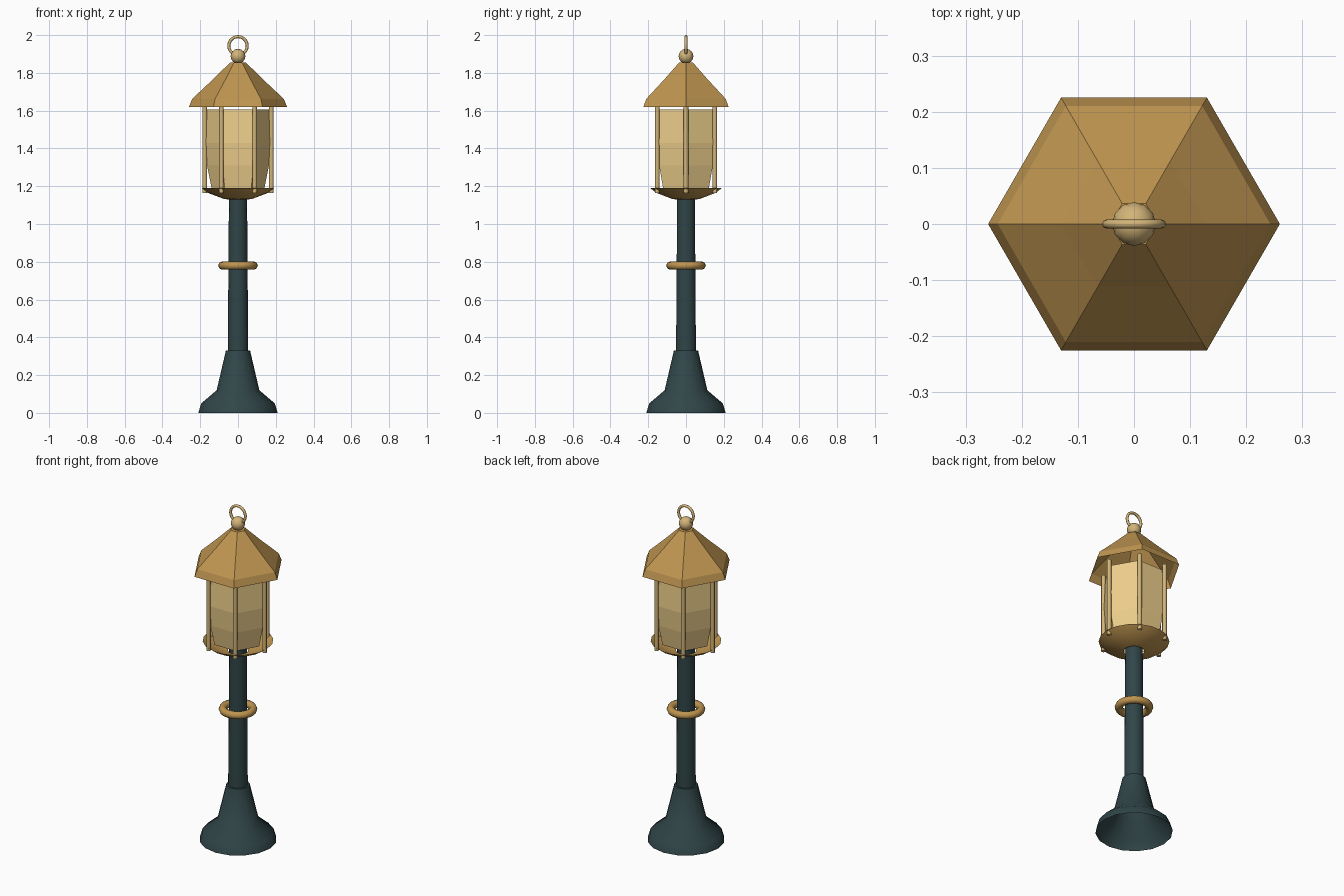
import bpy, bmesh, math
from mathutils import Vector

if "Cube" in bpy.data.objects:
    bpy.data.objects.remove(bpy.data.objects["Cube"])


def material(name, color):
    m = bpy.data.materials.new(name)
    m.diffuse_color = (*color, 1)
    m.use_nodes = True
    m.node_tree.nodes["Principled BSDF"].inputs["Base Color"].default_value = m.diffuse_color
    return m


iron = material("dark_iron", (0.03, 0.06, 0.065))
bronze = material("bronze", (0.52, 0.30, 0.08))
brass = material("brass", (0.65, 0.46, 0.19))
glass = material("warm_glass", (0.85, 0.62, 0.26))


def finish(ob, name, mat, smooth=None):
    ob.name = name
    ob.data.materials.append(mat)
    if smooth:
        bpy.ops.object.select_all(action='DESELECT')
        ob.select_set(True)
        bpy.context.view_layer.objects.active = ob
        bpy.ops.object.shade_smooth_by_angle(angle=math.radians(smooth))
    return ob


def lathe(name, profile, sides, mat, smooth=None):
    """Open surface of revolution with a corner on +x."""
    bm = bmesh.new()
    rings = []
    for r, z in profile:
        rings.append([bm.verts.new((r * math.cos(math.tau * i / sides),
                                    r * math.sin(math.tau * i / sides), z))
                      for i in range(sides)])
    for a, b in zip(rings, rings[1:]):
        for i in range(sides):
            j = (i + 1) % sides
            bm.faces.new((a[i], a[j], b[j], b[i]))
    me = bpy.data.meshes.new(name)
    bm.to_mesh(me)
    bm.free()
    ob = bpy.data.objects.new(name, me)
    bpy.context.collection.objects.link(ob)
    return finish(ob, name, mat, smooth)


def torus(name, z, major, minor, mat, rot=(0, 0, 0), segs=20):
    bpy.ops.mesh.primitive_torus_add(location=(0, 0, z), rotation=rot,
                                     major_radius=major, minor_radius=minor,
                                     major_segments=segs, minor_segments=8)
    return finish(bpy.context.object, name, mat, 60)


# Flared hollow foot and slim post
lathe("base", [(0.21, 0), (0.195, 0.05), (0.113, 0.12), (0.064, 0.33), (0.05, 0.33)],
      16, iron, 40)
lathe("post", [(0.054, 0.32), (0.048, 1.15)], 14, iron, 40)
torus("post_collar", 0.78, 0.083, 0.022, bronze)

# Shallow dish under the lamp
lathe("tray", [(0.055, 1.13), (0.075, 1.133), (0.16, 1.165), (0.192, 1.19)],
      18, bronze, 40)

# Six-sided barrel glass
lathe("glass_panes", [(0.14, 1.19), (0.164, 1.31), (0.175, 1.43), (0.165, 1.605)],
      6, glass)

# Corner bars
for i in range(6):
    a = math.tau * i / 6
    bpy.ops.mesh.primitive_cylinder_add(
        vertices=8, radius=0.0125, depth=0.47,
        location=(0.176 * math.cos(a), 0.176 * math.sin(a), 1.40))
    finish(bpy.context.object, f"corner_bar_{i + 1}", brass, 60)

# Six-sided roof, open below
lathe("roof", [(0.26, 1.62), (0.243, 1.662), (0.13, 1.768), (0.042, 1.855), (0.001, 1.857)],
      6, bronze)

# Finial ball and carrying loop
bpy.ops.mesh.primitive_uv_sphere_add(segments=12, ring_count=8, radius=0.039,
                                     location=(0, 0, 1.888))
finish(bpy.context.object, "finial_ball", brass, 60)
torus("top_loop", 1.943, 0.049, 0.008, brass, (math.pi / 2, 0, 0))
